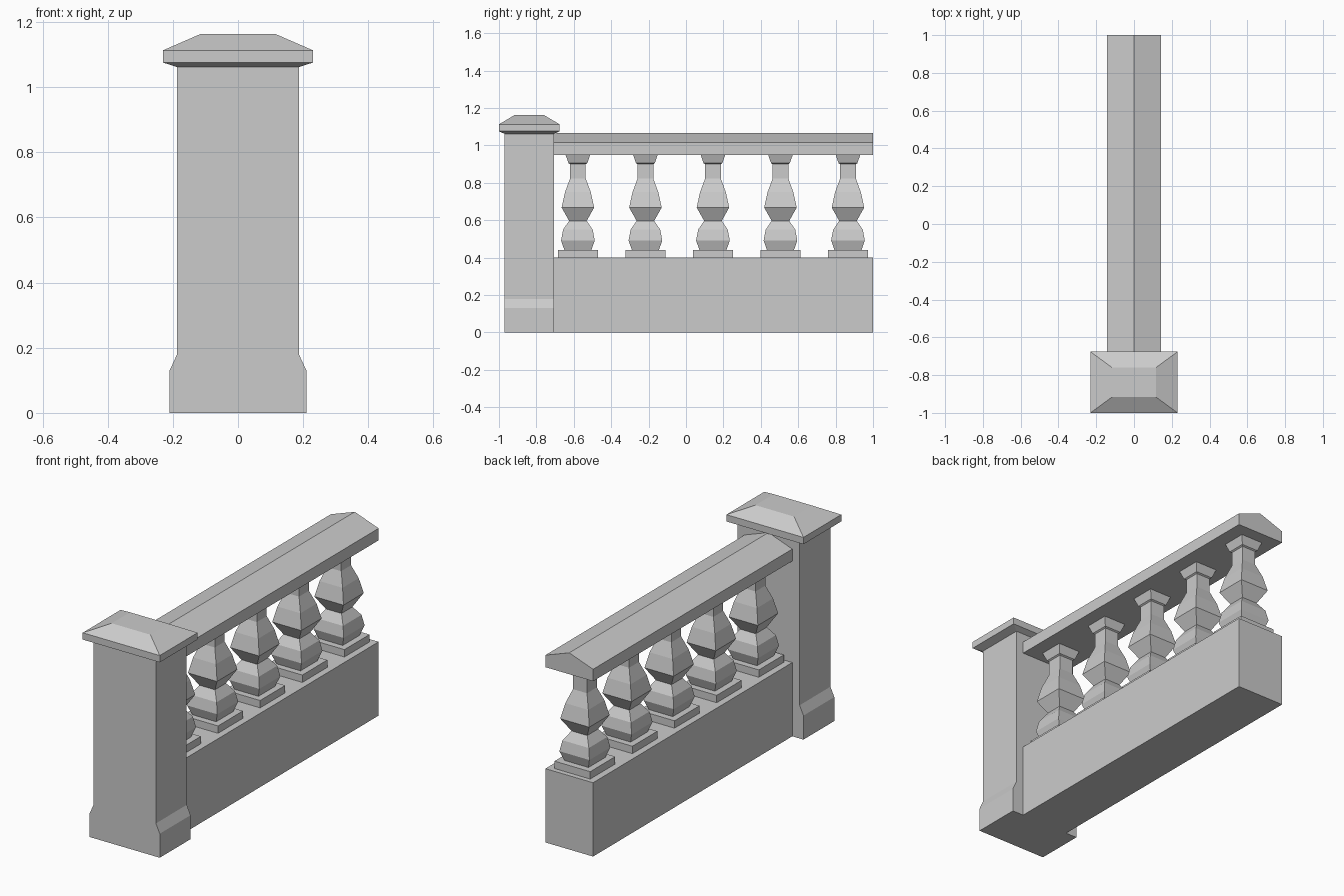
import bpy, bmesh

if "Cube" in bpy.data.objects:
    bpy.data.objects.remove(bpy.data.objects["Cube"])


def make_object(name, bm):
    bmesh.ops.recalc_face_normals(bm, faces=bm.faces)
    mesh = bpy.data.meshes.new(name)
    bm.to_mesh(mesh)
    bm.free()
    obj = bpy.data.objects.new(name, mesh)
    bpy.context.collection.objects.link(obj)
    return obj


def stack(name, rings, y):
    """Loft rectangular rings (half x, half y, z) centred on x = 0 and y."""
    bm = bmesh.new()
    loops = [[bm.verts.new((sx * hx, y + sy * hy, z))
              for sx, sy in ((-1, -1), (1, -1), (1, 1), (-1, 1))]
             for hx, hy, z in rings]
    for a, b in zip(loops, loops[1:]):
        for i in range(4):
            j = (i + 1) % 4
            bm.faces.new((a[i], a[j], b[j], b[i]))
    bm.faces.new(loops[0])
    bm.faces.new(loops[-1])
    return make_object(name, bm)


def extrude_profile(name, profile, y0, y1):
    """Extrude an (x, z) outline along y."""
    bm = bmesh.new()
    face = bm.faces.new([bm.verts.new((x, y0, z)) for x, z in profile])
    new = bmesh.ops.extrude_face_region(bm, geom=[face], use_keep_orig=True)
    verts = [g for g in new["geom"] if isinstance(g, bmesh.types.BMVert)]
    bmesh.ops.translate(bm, verts=verts, vec=(0, y1 - y0, 0))
    return make_object(name, bm)


PILLAR_Y, PILLAR_BACK, END = -0.838, -0.706, 1.0
W = 0.143

# Pillar with side-flared foot and hipped cap
stack("pillar", [
    (0.21, 0.132, 0), (0.21, 0.132, 0.13), (0.187, 0.132, 0.18),
    (0.187, 0.132, 1.062), (0.231, 0.162, 1.076),
    (0.231, 0.162, 1.113), (0.116, 0.078, 1.163)], PILLAR_Y)

# Low wall and ridged handrail
extrude_profile("low_wall", [(-W, 0), (W, 0), (W, 0.4), (-W, 0.4)], PILLAR_BACK, END)
extrude_profile("handrail", [(-W, 0.95), (W, 0.95), (W, 1.015), (0, 1.066), (-W, 1.015)],
                PILLAR_BACK, END)

# Square balusters on small plinths
BALUSTER = [(0.107, 0.40), (0.107, 0.44), (0.072, 0.44), (0.09, 0.492),
            (0.079, 0.55), (0.062, 0.575), (0.047, 0.597), (0.087, 0.668),
            (0.069, 0.75), (0.042, 0.823), (0.042, 0.9), (0.05, 0.905), (0.066, 0.95)]
for i in range(5):
    stack(f"baluster_{i + 1}", [(w, w, z) for w, z in BALUSTER], -0.578 + 0.361 * i)
